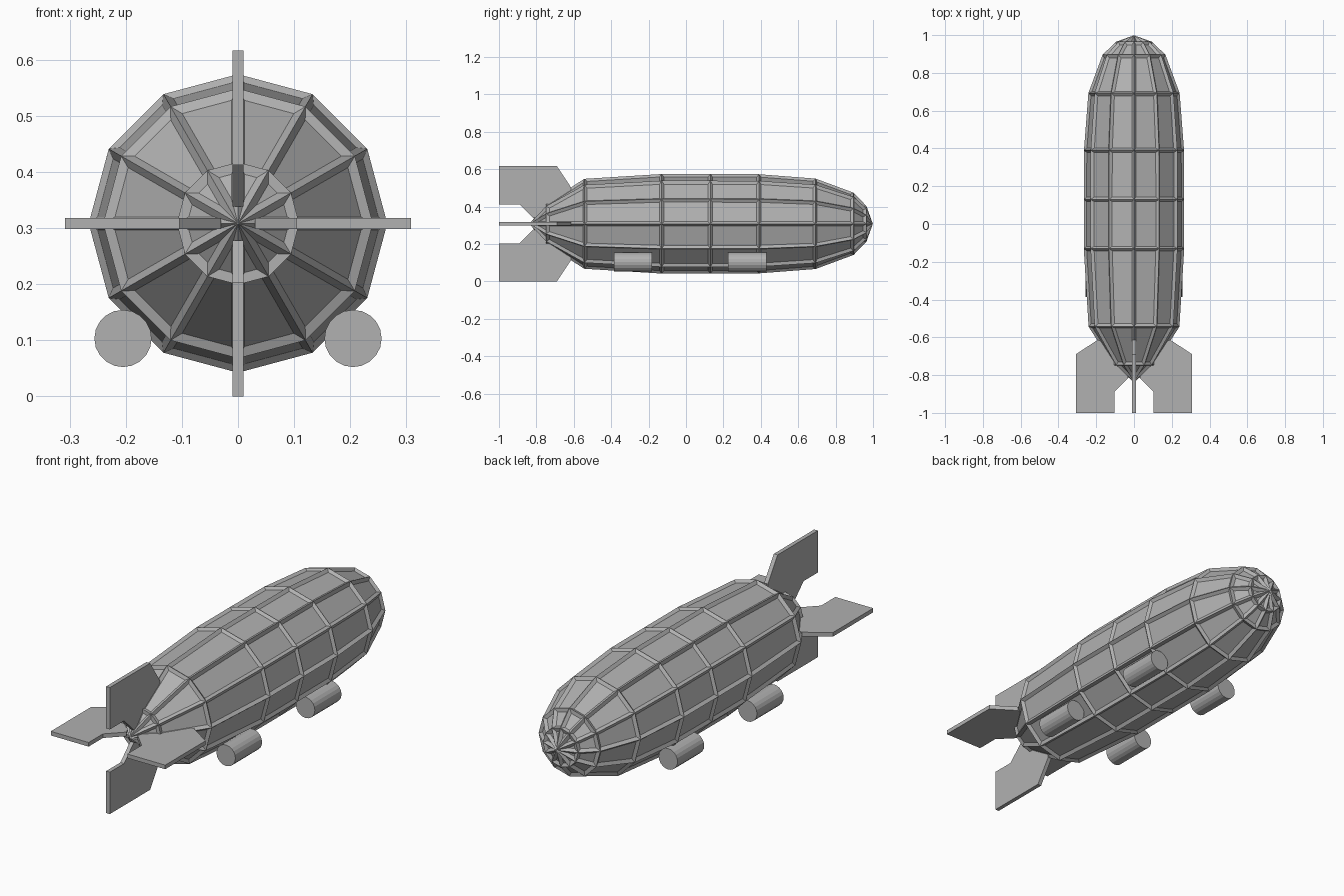
import bpy, bmesh, math
from mathutils import Matrix

if "Cube" in bpy.data.objects:
    bpy.data.objects.remove(bpy.data.objects["Cube"])

CZ = 0.308          # height of the hull axis
SIDES = 12

grey = bpy.data.materials.new("plain grey")
grey.diffuse_color = (0.44, 0.44, 0.44, 1)
grey.use_nodes = True
grey.node_tree.nodes["Principled BSDF"].inputs["Base Color"].default_value = grey.diffuse_color


def add_object(name, bm):
    bmesh.ops.recalc_face_normals(bm, faces=bm.faces)
    mesh = bpy.data.meshes.new(name)
    bm.to_mesh(mesh)
    bm.free()
    mesh.materials.append(grey)
    ob = bpy.data.objects.new(name, mesh)
    bpy.context.collection.objects.link(ob)
    return ob


# Hull: twelve-sided rings along y, closed by a point at each end
STATIONS = [(-0.74, 0.100), (-0.54, 0.229), (-0.13, 0.254), (0.13, 0.254),
            (0.39, 0.253), (0.69, 0.230), (0.89, 0.156), (0.955, 0.088)]
TAIL, NOSE = -0.825, 0.987


def hull_mesh():
    bm = bmesh.new()
    rings = []
    for y, r in STATIONS:
        angles = [2 * math.pi * i / SIDES for i in range(SIDES)]
        rings.append([bm.verts.new((r * math.cos(a), y, CZ + r * math.sin(a))) for a in angles])
    tail = bm.verts.new((0, TAIL, CZ))
    nose = bm.verts.new((0, NOSE, CZ))
    for i in range(SIDES):
        j = (i + 1) % SIDES
        bm.faces.new((tail, rings[0][i], rings[0][j]))
        bm.faces.new((nose, rings[-1][j], rings[-1][i]))
        for a, b in zip(rings, rings[1:]):
            bm.faces.new((a[i], b[i], b[j], a[j]))
    return bm


add_object("hull", hull_mesh())

# Raised frame of ribs along every hull edge
ribs = add_object("hull_ribs", hull_mesh())
wire = ribs.modifiers.new("ribs", 'WIREFRAME')
wire.thickness = 0.024
wire.offset = 0
wire.use_even_offset = True
wire.use_replace = True

# Four tail fins: one profile (y, distance from axis) turned about the hull axis
FIN = [(-1, 0.308), (-0.69, 0.308), (-0.615, 0.195), (-0.62, 0.12),
       (-0.815, 0.03), (-0.89, 0.104), (-1, 0.104)]
T = 0.01
for k, name in enumerate(("top_fin", "left_fin", "bottom_fin", "right_fin")):
    bm = bmesh.new()
    face = bm.faces.new([bm.verts.new((-T, y, d)) for y, d in FIN])
    ext = bmesh.ops.extrude_face_region(bm, geom=[face])
    moved = [v for v in ext["geom"] if isinstance(v, bmesh.types.BMVert)]
    bmesh.ops.translate(bm, verts=moved, vec=(2 * T, 0, 0))
    turn = Matrix.Translation((0, 0, CZ)) @ Matrix.Rotation(-k * math.pi / 2, 4, 'Y')
    bmesh.ops.transform(bm, matrix=turn, verts=bm.verts)
    add_object(name, bm)

# Four engine pods under the hull
for side, sx in (("left", -1), ("right", 1)):
    for place, y in (("rear", -0.283), ("forward", 0.328)):
        bm = bmesh.new()
        bmesh.ops.create_cone(bm, cap_ends=True, segments=20, radius1=0.051,
                              radius2=0.051, depth=0.205)
        spot = Matrix.Translation((sx * 0.205, y, 0.103)) @ Matrix.Rotation(math.pi / 2, 4, 'X')
        bmesh.ops.transform(bm, matrix=spot, verts=bm.verts)
        add_object(f"{side}_{place}_engine", bm)
